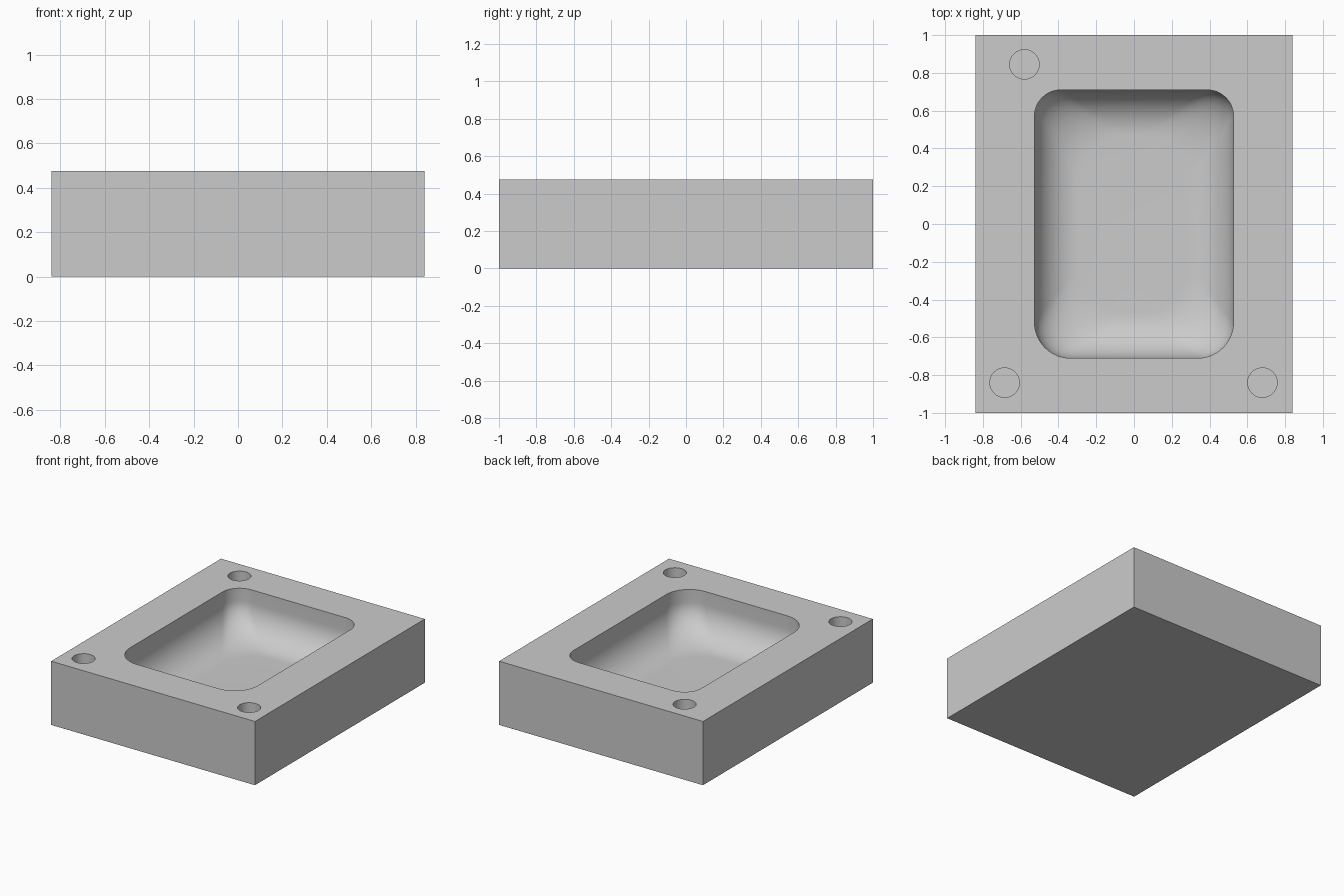
import bpy, bmesh, math

if "Cube" in bpy.data.objects:
    bpy.data.objects.remove(bpy.data.objects["Cube"])

TOP = 0.475      # height of the block
FLOOR = 0.14     # height of the cavity floor
FILLET = 0.24    # rounding between cavity wall and floor

grey = bpy.data.materials.new("light grey")
grey.diffuse_color = (0.6, 0.6, 0.6, 1)
grey.use_nodes = True
grey.node_tree.nodes["Principled BSDF"].inputs["Base Color"].default_value = grey.diffuse_color


def make_object(name, bm):
    bmesh.ops.recalc_face_normals(bm, faces=bm.faces)
    mesh = bpy.data.meshes.new(name)
    bm.to_mesh(mesh)
    bm.free()
    mesh.materials.append(grey)
    obj = bpy.data.objects.new(name, mesh)
    bpy.context.collection.objects.link(obj)
    return obj


def rounded_outline(hx, hy, r_back, r_front, steps=12):
    """Rounded rectangle, counter-clockwise from the back right corner."""
    pts = []
    for k, (sx, sy) in enumerate([(1, 1), (-1, 1), (-1, -1), (1, -1)]):
        r = r_back if sy > 0 else r_front
        for i in range(steps + 1):
            a = math.pi / 2 * (k + i / steps)
            pts.append((sx * (hx - r) + r * math.cos(a),
                        sy * (hy - r) + r * math.sin(a)))
    return pts


def loft(name, rings):
    """Closed solid through rings given as (outline, z)."""
    bm = bmesh.new()
    loops = [[bm.verts.new((x, y, z)) for x, y in pts] for pts, z in rings]
    for a, b in zip(loops, loops[1:]):
        for i in range(len(a)):
            j = (i + 1) % len(a)
            bm.faces.new((a[i], a[j], b[j], b[i]))
    bm.faces.new(loops[0])
    bm.faces.new(loops[-1])
    return make_object(name, bm)


# Block
bm = bmesh.new()
bmesh.ops.create_cube(bm, size=1)
for v in bm.verts:
    v.co = (v.co.x * 1.68, v.co.y * 2, (v.co.z + 0.5) * TOP)
block = make_object("mould_block", bm)

# Cavity cutter: straight wall above, quarter-round fillet down to the floor
rings = [(rounded_outline(0.527, 0.71, 0.14, 0.19), TOP + 0.1)]
for i in range(17):
    a = math.pi / 2 * i / 16
    inset = FILLET * (1 - math.cos(a))
    t = inset / FILLET
    outline = rounded_outline(0.527 - inset, 0.71 - inset,
                              0.14 + 0.12 * t, 0.19 + 0.07 * t)
    rings.append((outline, FLOOR + FILLET * (1 - math.sin(a))))
cutters = [loft("cavity_cutter", rings)]

# Round locating holes
for x, y in [(-0.58, 0.845), (-0.685, -0.84), (0.68, -0.84)]:
    circle = [(x + 0.078 * math.cos(math.tau * i / 48),
               y + 0.078 * math.sin(math.tau * i / 48)) for i in range(48)]
    cutters.append(loft("hole_cutter", [(circle, TOP + 0.1), (circle, TOP - 0.16)]))

# Cut the block and discard the cutters
bpy.context.view_layer.objects.active = block
block.select_set(True)
for cutter in cutters:
    cutter.hide_render = True
    mod = block.modifiers.new("cut", 'BOOLEAN')
    mod.operation = 'DIFFERENCE'
    mod.solver = 'EXACT'
    mod.object = cutter
    bpy.ops.object.modifier_apply(modifier=mod.name)
    bpy.data.objects.remove(cutter)

bpy.ops.object.shade_smooth_by_angle(angle=math.radians(30))
